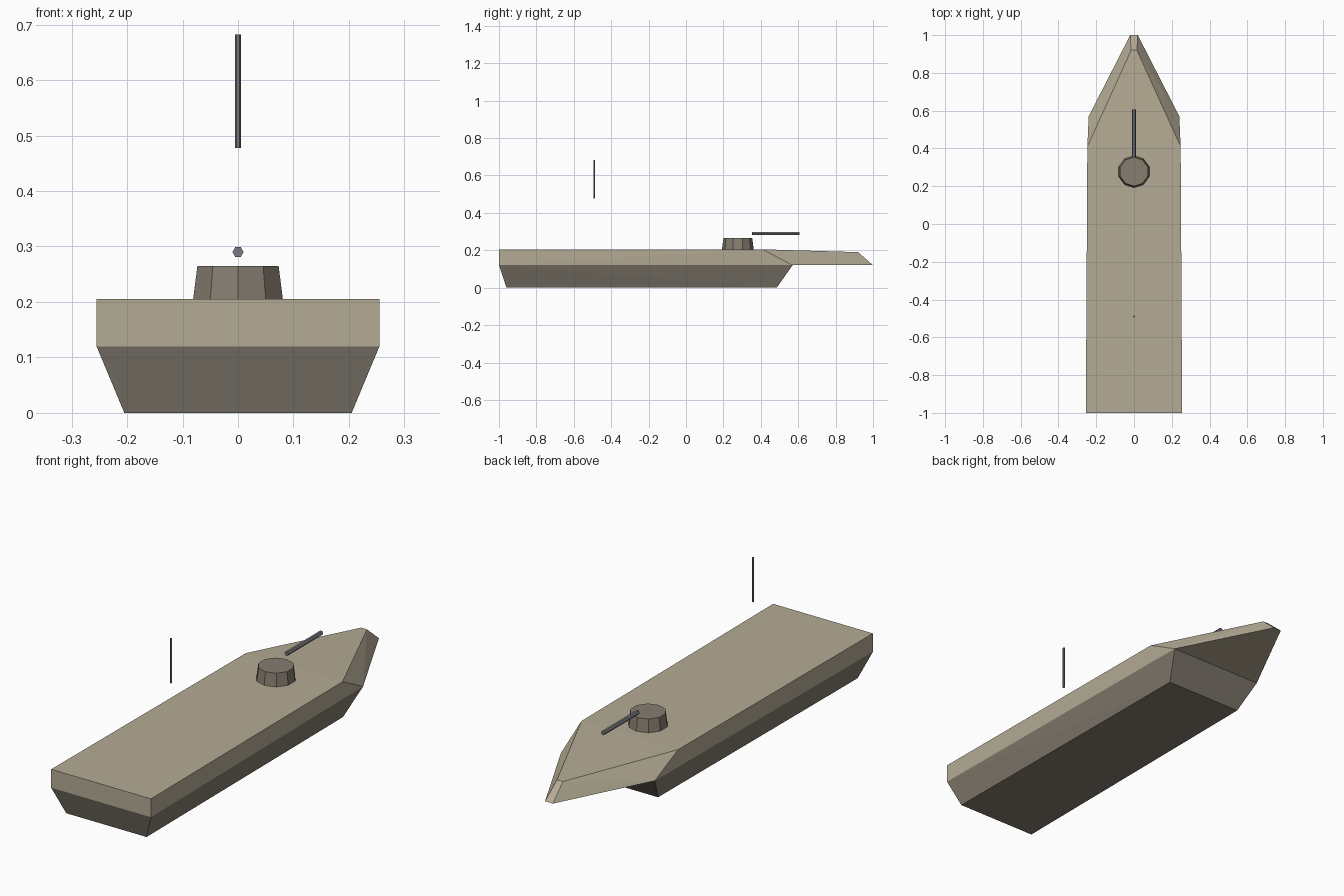
import bpy, bmesh, math
from mathutils import Matrix, Vector

cube = bpy.data.objects.get("Cube")
if cube:
    bpy.data.objects.remove(cube, do_unlink=True)


def material(name, rgb):
    mat = bpy.data.materials.new(name)
    mat.use_nodes = True
    color = (*rgb, 1)
    mat.diffuse_color = color
    mat.node_tree.nodes["Principled BSDF"].inputs["Base Color"].default_value = color
    return mat


tan = material("tan paint", (0.46, 0.41, 0.30))
drab = material("dark drab paint", (0.235, 0.205, 0.162))
steel = material("grey steel", (0.20, 0.20, 0.22))


def finish(bm, name, mat):
    bmesh.ops.recalc_face_normals(bm, faces=bm.faces)
    mesh = bpy.data.meshes.new(name)
    bm.to_mesh(mesh)
    bm.free()
    mesh.materials.append(mat)
    obj = bpy.data.objects.new(name, mesh)
    bpy.context.collection.objects.link(obj)
    return obj


def mirrored_solid(name, mat, points):
    """Convex faceted solid from the corner points of its left half."""
    bm = bmesh.new()
    for x, y, z in points:
        for side in (1, -1):
            bm.verts.new((side * x, y, z))
    bmesh.ops.convex_hull(bm, input=bm.verts)
    bmesh.ops.dissolve_limit(bm, angle_limit=math.radians(0.5),
                             verts=bm.verts, edges=bm.edges)
    return finish(bm, name, mat)


def prism(name, mat, sides, r1, r2, depth, center, turn=0, tilt=0):
    bm = bmesh.new()
    bmesh.ops.create_cone(
        bm, cap_ends=True, segments=sides, radius1=r1, radius2=r2, depth=depth,
        matrix=Matrix.Translation(Vector(center))
        @ Matrix.Rotation(tilt, 4, "X") @ Matrix.Rotation(turn, 4, "Z"))
    return finish(bm, name, mat)


# Hull: tapered lower body and an upper body drawn out to a pointed bow
mirrored_solid("lower_hull", drab, [
    (0.205, -0.96, 0), (0.197, 0.485, 0),
    (0.255, -1, 0.12), (0.24, 0.57, 0.12)])
mirrored_solid("upper_hull", tan, [
    (0.255, -1, 0.12), (0.255, -1, 0.205),
    (0.24, 0.57, 0.12), (0.247, 0.41, 0.205),
    (0.02, 1, 0.12), (0.015, 0.92, 0.19)])

# Ten-sided turret with a floating barrel ahead of it
prism("turret", drab, 10, 0.085, 0.077, 0.06, (0, 0.277, 0.235))
# Hexagonal rods, corners pointing sideways
prism("gun_barrel", steel, 6, 0.01, 0.01, 0.255, (0, 0.48, 0.29),
      turn=math.radians(30), tilt=math.radians(-90))
prism("antenna", steel, 6, 0.005, 0.005, 0.205, (0, -0.49, 0.58),
      turn=math.radians(30))
